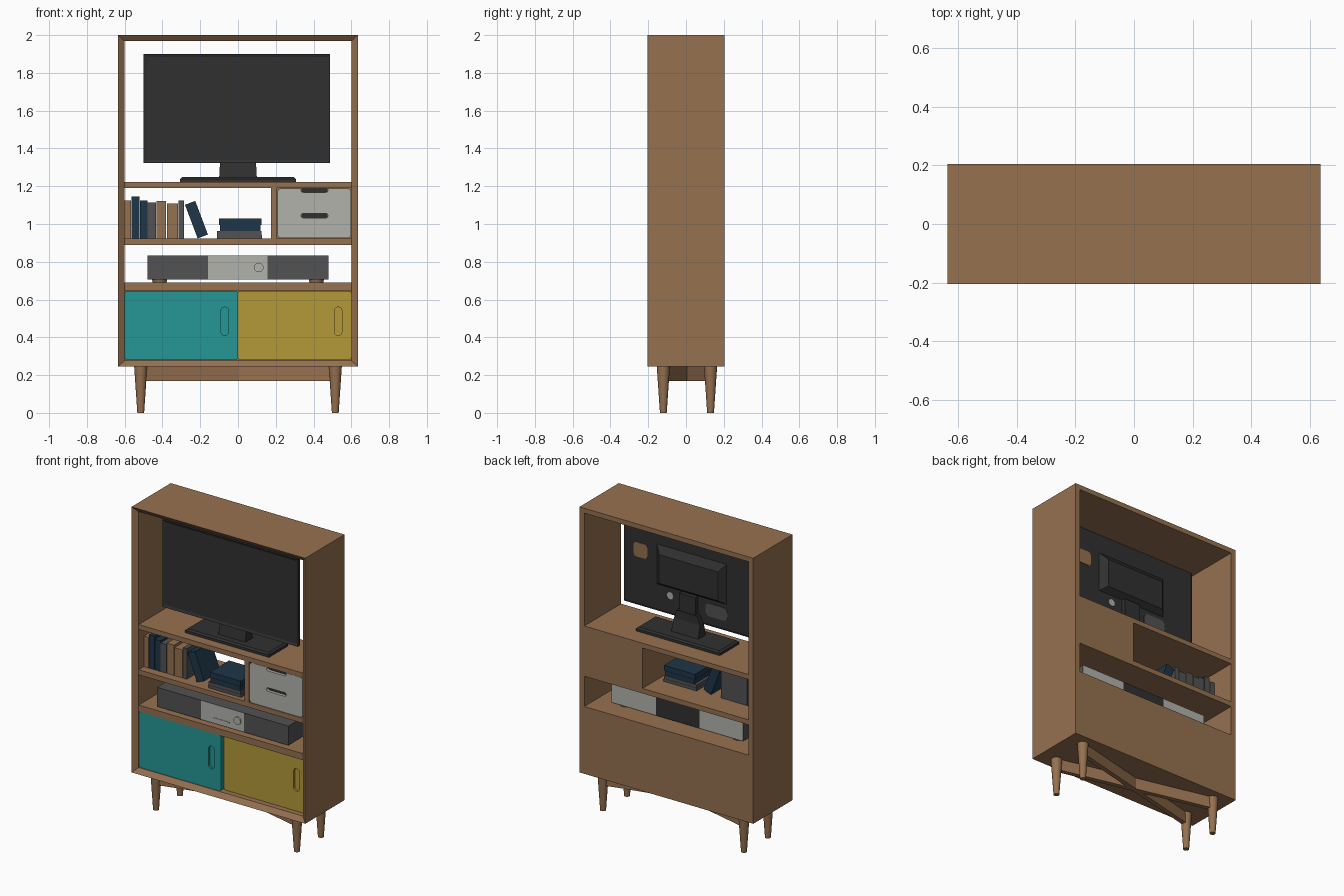
import bpy, bmesh, math
from mathutils import Matrix

if "Cube" in bpy.data.objects:
    bpy.data.objects.remove(bpy.data.objects["Cube"])


def material(name, r, g, b):
    m = bpy.data.materials.new(name)
    lin = [((c / 255 + 0.055) / 1.055) ** 2.4 for c in (r, g, b)]
    m.diffuse_color = (*lin, 1)
    m.use_nodes = True
    m.node_tree.nodes["Principled BSDF"].inputs["Base Color"].default_value = m.diffuse_color
    return m


WOOD = material("walnut wood", 150, 113, 80)
TEAL = material("teal paint", 38, 150, 150)
YELLOW = material("mustard paint", 180, 153, 57)
LIGHT = material("light grey", 178, 178, 172)
GREY = material("mid grey", 82, 82, 82)
DARK = material("charcoal", 48, 48, 48)
NAVY = material("navy cover", 30, 54, 72)


def finish(name, bm, mat):
    bmesh.ops.recalc_face_normals(bm, faces=bm.faces)
    me = bpy.data.meshes.new(name)
    bm.to_mesh(me)
    bm.free()
    me.materials.append(mat)
    ob = bpy.data.objects.new(name, me)
    bpy.context.collection.objects.link(ob)
    return ob


def loft(name, loops, mat, closed=False):
    """Bridge equal-length point loops; cap the ends or join them in a ring."""
    bm = bmesh.new()
    vs = [[bm.verts.new(p) for p in lp] for lp in loops]
    n = len(loops[0])
    for a in range(len(vs) if closed else len(vs) - 1):
        u, w = vs[a], vs[(a + 1) % len(vs)]
        for i in range(n):
            bm.faces.new((u[i], u[(i + 1) % n], w[(i + 1) % n], w[i]))
    if not closed:
        bm.faces.new(vs[0])
        bm.faces.new(vs[-1])
    return finish(name, bm, mat)


def rect(x0, x1, z0, z1, y):
    return [(x0, y, z0), (x1, y, z0), (x1, y, z1), (x0, y, z1)]


def box(name, x0, x1, y0, y1, z0, z1, mat):
    return loft(name, [rect(x0, x1, z0, z1, y0), rect(x0, x1, z0, z1, y1)], mat)


def rounded(name, x0, x1, y0, y1, z0, z1, r, mat, seg=5):
    """Plate facing the front with rounded corners."""
    pts = []
    corners = [(x1 - r, z1 - r), (x0 + r, z1 - r), (x0 + r, z0 + r), (x1 - r, z0 + r)]
    for k, (cx, cz) in enumerate(corners):
        for s in range(seg + 1):
            a = math.pi / 2 * (k + s / seg)
            pts.append((cx + r * math.cos(a), cz + r * math.sin(a)))
    return loft(name, [[(x, y, z) for x, z in pts] for y in (y0, y1)], mat)


def cylinder(name, x, y, z0, z1, r0, r1, mat, seg=16):
    loops = [[(x + r * math.cos(2 * math.pi * i / seg), y + r * math.sin(2 * math.pi * i / seg), z)
              for i in range(seg)] for r, z in ((r0, z0), (r1, z1))]
    ob = loft(name, loops, mat)
    smooth(ob)
    return ob


def smooth(ob):
    bpy.ops.object.select_all(action='DESELECT')
    ob.select_set(True)
    bpy.context.view_layer.objects.active = ob
    bpy.ops.object.shade_smooth_by_angle(angle=math.radians(35))


def cut(ob, cutter):
    mod = ob.modifiers.new("slot", 'BOOLEAN')
    mod.operation = 'DIFFERENCE'
    mod.solver = 'EXACT'
    mod.object = cutter
    bpy.context.view_layer.objects.active = ob
    bpy.ops.object.modifier_apply(modifier=mod.name)
    bpy.data.objects.remove(cutter)


def paint_side(ob, mat, sign):
    """Colour the faces that look to the front (-1) or back (+1)."""
    ob.data.materials.append(mat)
    for p in ob.data.polygons:
        if p.normal.y * sign > 0.9:
            p.material_index = len(ob.data.materials) - 1


# Cabinet frame: front rim slopes inward, back is flush
W, D, IN, FY = 0.635, 0.205, 0.6, -0.18
Z0, Z1 = 0.245, 2.0
loft("cabinet_frame", [rect(-W, W, Z0, Z1, D), rect(-W, W, Z0, Z1, -D),
                       rect(-IN, IN, 0.277, 1.968, FY), rect(-IN, IN, 0.277, 1.968, D)], WOOD, True)

# Shelves, divider and back panels
for name, a, b in (("tv_shelf", 1.19, 1.222), ("book_shelf", 0.89, 0.923), ("lower_shelf", 0.647, 0.69)):
    box(name, -IN, IN, FY, D, a, b, WOOD)
box("divider", 0.175, 0.207, FY, D, 0.923, 1.19, WOOD)
box("drawer_back_panel", 0.207, IN, D - 0.02, D, 0.923, 1.19, WOOD)
box("lower_back_panel", -IN, IN, D - 0.02, D, 0.277, 0.647, WOOD)

# Sliding doors with capsule finger recesses
for name, x0, x1, y, hx, mat in (("left_door", -0.6, 0.0, -0.178, -0.07, TEAL),
                                 ("right_door", 0.0, 0.6, -0.147, 0.53, YELLOW)):
    door = rounded(name, x0, x1, y, y + 0.03, 0.279, 0.646, 0.015, mat)
    cut(door, rounded("cutter", hx - 0.02, hx + 0.02, y - 0.02, y + 0.015, 0.41, 0.56, 0.0195, mat))

# Drawer block with two grip slots
drawer = rounded("drawer_front", 0.209, 0.598, -0.178, 0.15, 0.925, 1.188, 0.02, LIGHT)
for z in (1.167, 1.032):
    cut(drawer, rounded("cutter", 0.334, 0.476, -0.2, -0.15, z, z + 0.024, 0.0115, LIGHT))
    rounded("drawer_grip", 0.336, 0.474, -0.16, -0.151, z + 0.001, z + 0.023, 0.01, DARK)

# Tapered legs and crossed braces
for x in (-0.515, 0.515):
    for y, side in ((-0.12, "front"), (0.13, "back")):
        cylinder(side + "_leg", x, y, 0, 0.25, 0.018, 0.035, WOOD)
for s in (-1, 1):
    brace = box("cross_brace", -0.52, 0.52, -0.015, 0.015, 0.17, 0.247, WOOD)
    brace.data.transform(Matrix.Translation((0, 0.005, 0)) @ Matrix.Rotation(s * math.atan2(0.25, 1.03), 4, 'Z'))

# Television panel with inset screen
bm = bmesh.new()
bmesh.ops.create_cube(bm, size=1)
bmesh.ops.transform(bm, verts=bm.verts, matrix=Matrix.Translation((-0.006, -0.06, 1.612))
                    @ Matrix.Diagonal((0.988, 0.024, 0.576, 1)))
for sign, depth in ((-1, -0.006), (1, 0.006)):
    bm.normal_update()
    faces = [f for f in bm.faces if f.normal.y * sign > 0.9]
    bmesh.ops.inset_region(bm, faces=faces, thickness=0.022, depth=depth)
finish("tv_panel", bm, DARK)

# Television rear housing, neck and base
loft("tv_rear_housing", [rect(-0.27, 0.245, 1.5, 1.77, -0.045), rect(-0.23, 0.2, 1.53, 1.72, -0.005)], DARK)
box("tv_post", -0.06, 0.06, -0.05, -0.015, 1.3, 1.5, DARK)
loft("tv_neck", [[(-w, y0, z), (w, y0, z), (w, y1, z), (-w, y1, z)]
                 for w, y0, y1, z in ((0.1, -0.065, 0.015, 1.24), (0.095, -0.05, -0.01, 1.33),
                                      (0.075, -0.05, -0.01, 1.385))], DARK)
loft("tv_base", [[(-w, y0, z), (w, y0, z), (w, y1, z), (-w, y1, z)]
                 for w, y0, y1, z in ((0.307, -0.115, 0.085, 1.222), (0.307, -0.115, 0.085, 1.238),
                                      (0.295, -0.105, 0.075, 1.248))], DARK)

# Plates on the back of the television
rounded("tv_back_label", 0.31, 0.41, -0.05, -0.039, 1.645, 1.74, 0.02, WOOD)
rounded("tv_back_vent", -0.275, -0.115, -0.05, -0.039, 1.39, 1.475, 0.03, GREY)
rounded("tv_back_socket", 0.12, 0.166, -0.05, -0.039, 1.428, 1.474, 0.0225, LIGHT)

# Sound bar in three sections on round feet
for name, x0, x1, front, back in (("speaker_left", -0.48, -0.16, GREY, LIGHT),
                                  ("speaker_middle", -0.16, 0.157, LIGHT, DARK),
                                  ("speaker_right", 0.157, 0.48, GREY, LIGHT)):
    bar = box(name, x0, x1, -0.16, 0.09, 0.705, 0.832, GREY)
    paint_side(bar, front, -1)
    paint_side(bar, back, 1)
for x in (-0.415, 0.415):
    for y in (-0.1, 0.04):
        cylinder("speaker_foot", x, y, 0.689, 0.706, 0.036, 0.04, WOOD)
rounded("speaker_knob", 0.085, 0.135, -0.168, -0.159, 0.745, 0.795, 0.0245, LIGHT)
rounded("speaker_slot", -0.07, 0.05, -0.163, -0.159, 0.733, 0.743, 0.004, LIGHT)

# Upright books: left edge, right edge, top, cover; page edges face the back
for x0, x1, top, mat in ((-0.6, -0.566, 1.125, WOOD), (-0.563, -0.522, 1.145, NAVY),
                         (-0.52, -0.48, 1.125, NAVY), (-0.478, -0.435, 1.113, GREY),
                         (-0.432, -0.38, 1.123, WOOD), (-0.377, -0.318, 1.108, WOOD),
                         (-0.315, -0.287, 1.125, GREY)):
    paint_side(box("upright_book", x0, x1, -0.125, 0.045, 0.923, top, mat), GREY, 1)

# Leaning book
lean = box("leaning_book", -0.029, 0.029, -0.125, 0.045, -0.095, 0.095, NAVY)
lean.data.transform(Matrix.Translation((-0.22, 0, 1.023)) @ Matrix.Rotation(-0.36, 4, 'Y'))

# Flat stack of books
for x0, x1, a, b, mat in ((-0.112, 0.128, 0.923, 0.942, GREY), (-0.112, 0.125, 0.943, 0.963, GREY),
                          (-0.095, 0.12, 0.964, 0.995, NAVY), (-0.1, 0.125, 0.996, 1.03, NAVY)):
    box("stacked_book", x0, x1, -0.15, 0.05, a, b, mat)
